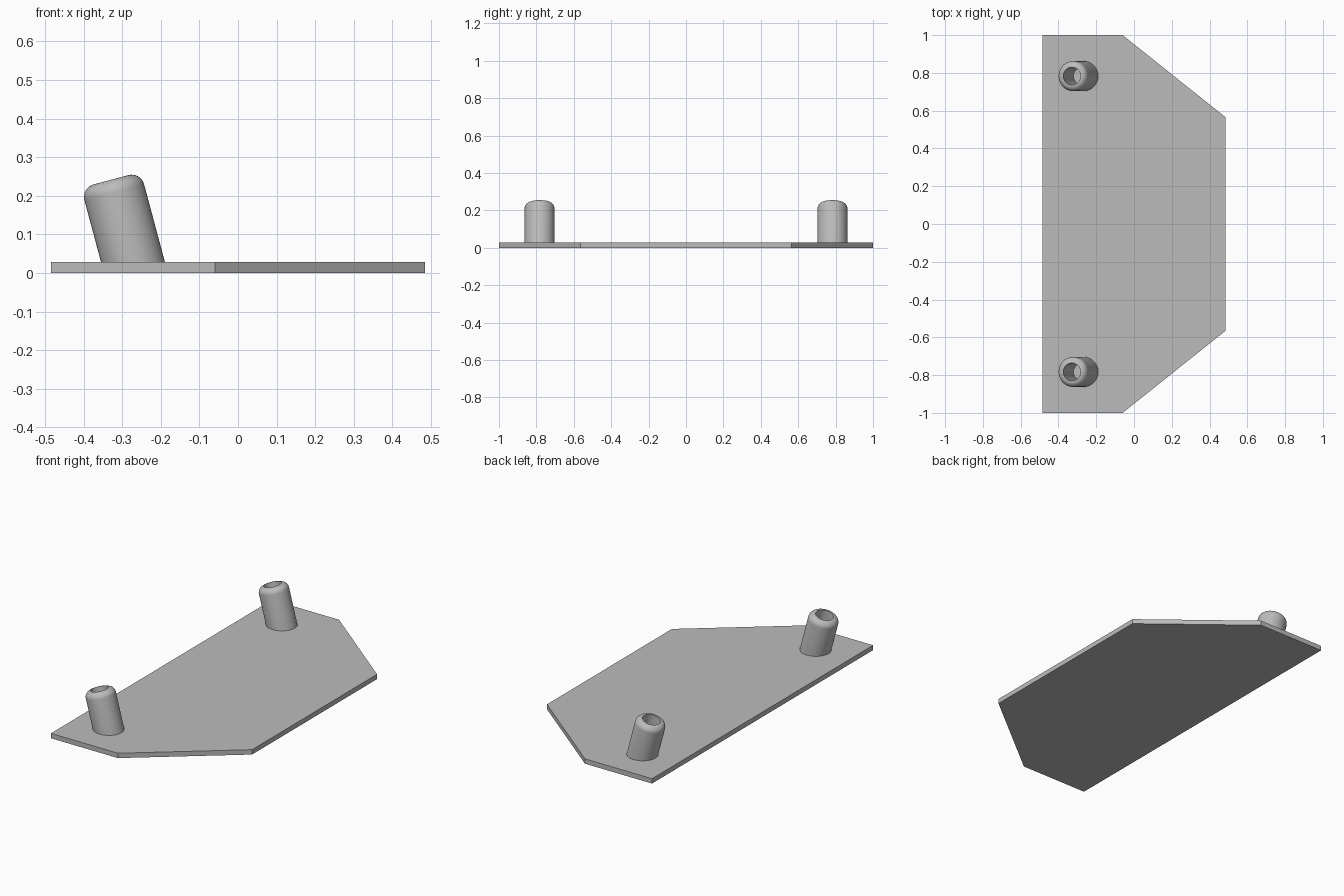
import bpy, bmesh
from math import radians, sin, cos, pi
from mathutils import Vector, Matrix

cube = bpy.data.objects.get("Cube")
if cube:
    bpy.data.objects.remove(cube, do_unlink=True)

grey = bpy.data.materials.new("light_grey")
grey.use_nodes = True
colour = (0.5, 0.5, 0.5, 1)
grey.diffuse_color = colour
grey.node_tree.nodes["Principled BSDF"].inputs["Base Color"].default_value = colour

PLATE_TOP = 0.028


def finish(bm, name):
    bmesh.ops.recalc_face_normals(bm, faces=bm.faces)
    mesh = bpy.data.meshes.new(name)
    bm.to_mesh(mesh)
    bm.free()
    mesh.materials.append(grey)
    obj = bpy.data.objects.new(name, mesh)
    bpy.context.collection.objects.link(obj)
    return obj


# Base plate: one half of the outline mirrored across y, then extruded
half = [(-0.485, -1), (-0.06, -1), (0.485, -0.565)]
outline = half + [(x, -y) for x, y in reversed(half)]
bm = bmesh.new()
face = bm.faces.new([bm.verts.new((x, y, 0)) for x, y in outline])
top = bmesh.ops.extrude_face_region(bm, geom=[face])["geom"]
bmesh.ops.translate(bm, vec=(0, 0, PLATE_TOP),
                    verts=[v for v in top if isinstance(v, bmesh.types.BMVert)])
finish(bm, "base_plate")


# Hollow tilted peg with a rounded rim, its foot trimmed level inside the plate
def make_peg(name, y, radius=0.08, bore=0.047, shoulder=0.188, segments=48):
    fillet = radius - bore
    profile = [(radius, 0)]
    for i in range(9):
        a = i / 8 * pi / 2
        profile.append((bore + fillet * cos(a), shoulder + fillet * sin(a)))
    profile.append((bore, 0))

    tilt = Matrix.Rotation(radians(-15), 3, 'Y')
    axis = tilt @ Vector((0, 0, 1))
    origin = Vector((-0.272, y, PLATE_TOP))
    bm = bmesh.new()
    rings = []
    for r, h in profile:
        ring = []
        for k in range(segments):
            a = 2 * pi * k / segments
            p = origin + tilt @ Vector((r * cos(a), r * sin(a), h))
            if h == 0:
                p += axis * ((PLATE_TOP / 2 - p.z) / axis.z)
            ring.append(bm.verts.new(p))
        rings.append(ring)
    for a, b in zip(rings, rings[1:] + rings[:1]):
        for k in range(segments):
            n = (k + 1) % segments
            bm.faces.new((a[k], a[n], b[n], b[k]))
    peg = finish(bm, name)
    peg.data.shade_smooth()
    peg.data.set_sharp_from_angle(angle=radians(40))


make_peg("front_peg", -0.783)
make_peg("back_peg", 0.783)
